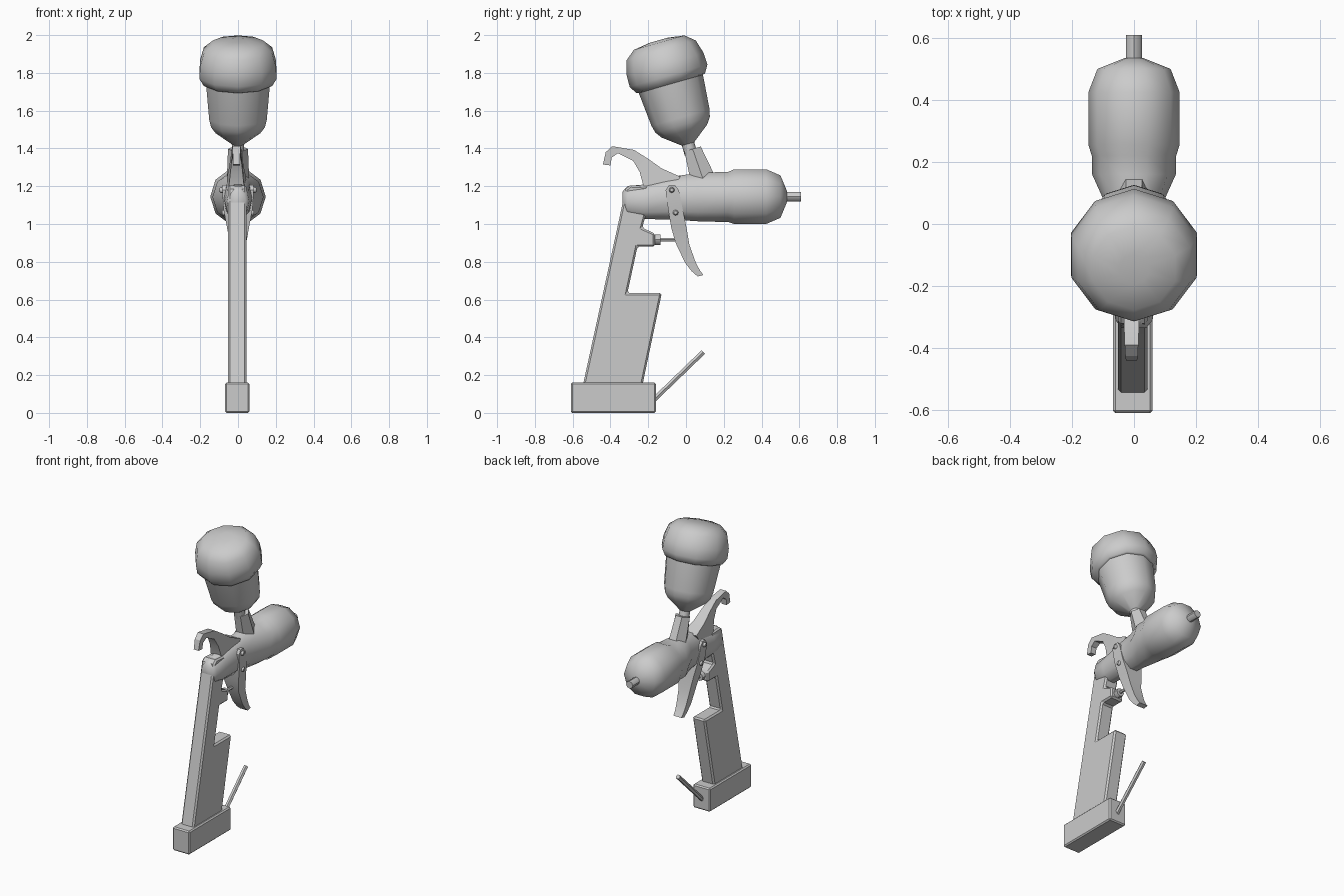
import bpy, bmesh, math
from mathutils import Vector, Matrix

CX = -0.004  # slight sideways offset of the handle parts


def make(name, rings, smooth=None, bevel=0.0):
    """Skin a list of equal-length closed rings and cap both ends."""
    bm = bmesh.new()
    vr = [[bm.verts.new(p) for p in r] for r in rings]
    n = len(rings[0])
    for a, b in zip(vr, vr[1:]):
        for i in range(n):
            bm.faces.new((a[i], a[(i + 1) % n], b[(i + 1) % n], b[i]))
    bm.faces.new(vr[0][::-1])
    bm.faces.new(vr[-1])
    bmesh.ops.recalc_face_normals(bm, faces=bm.faces)
    me = bpy.data.meshes.new(name)
    bm.to_mesh(me)
    bm.free()
    ob = bpy.data.objects.new(name, me)
    bpy.context.collection.objects.link(ob)
    if smooth:
        for p in me.polygons:
            p.use_smooth = True
        me.set_sharp_from_angle(angle=math.radians(smooth))
    if bevel:
        m = ob.modifiers.new("edge", "BEVEL")
        m.width = bevel
        m.segments = 1
        m.limit_method = "ANGLE"
        m.angle_limit = math.radians(50)
    return ob


def prism(name, outline, half, bevel=0.0):
    """Side-view outline (y, z) pushed out to both sides."""
    return make(name, [[(CX + s * half, y, z) for y, z in outline] for s in (-1, 1)], bevel=bevel)


def blade(name, stations, x=CX, smooth=30):
    """Strip of rectangles: (y1, z1, y2, z2, half width)."""
    return make(name, [[(x - w, a, b), (x + w, a, b), (x + w, c, d), (x - w, c, d)]
                       for a, b, c, d, w in stations], smooth)


def lathe(name, profile, origin, axis, n=10, smooth=45, turn=0.0):
    """Revolve (radius, distance) around an axis; turn is in degrees."""
    q = Vector(axis).normalized()
    if abs(q.x) > 0.9:
        u = Vector((0, 1, 0))
    else:
        u = Vector((1, 0, 0))
    v = q.cross(u)
    o = Vector(origin)
    rings = []
    for r, t in profile:
        angs = [math.radians(turn) + i * math.tau / n for i in range(n)]
        rings.append([o + q * t + u * (r * math.cos(a)) + v * (r * math.sin(a)) for a in angs])
    return make(name, rings, smooth)


# base block with chamfered corners
prism("base", [(-0.61, 0), (-0.16, 0), (-0.16, 0.16), (-0.61, 0.16)], 0.064, 0.008)

# handle with finger step and guide for the valve
prism("handle", [(-0.545, 0.15), (-0.23, 0.15), (-0.128, 0.635), (-0.31, 0.635),
                 (-0.257, 0.88), (-0.165, 0.88), (-0.165, 0.95), (-0.232, 0.98),
                 (-0.215, 1.04), (-0.2, 1.2), (-0.295, 1.205), (-0.32, 1.185),
                 (-0.355, 1.02)], 0.048, 0.01)

# body, lofted from narrow oval sections to the round air cap: y, rx, rz, centre z
sections = [(-0.335, 0.04, 0.05, 1.125), (-0.31, 0.06, 0.085, 1.12),
            (-0.22, 0.07, 0.096, 1.118), (-0.05, 0.078, 0.122, 1.138),
            (0.06, 0.09, 0.134, 1.142), (0.16, 0.135, 0.138, 1.143),
            (0.22, 0.136, 0.138, 1.143), (0.255, 0.147, 0.152, 1.145),
            (0.425, 0.147, 0.152, 1.145), (0.50, 0.118, 0.118, 1.145),
            (0.535, 0.03, 0.03, 1.145)]
make("body", [[(rx * math.cos(i * math.tau / 10), y, zc + rz * math.sin(i * math.tau / 10))
               for i in range(10)] for y, rx, rz, zc in sections], 50)
lathe("nozzle", [(0.025, 0), (0.025, 0.11)], (0, 0.5, 1.145), (0, 1, 0), 8)

# neck: pointed six-sided socket leaning back to the cup
def hexring(y0, z0, y1, z1, w):
    mid = lambda t: (y0 + (y1 - y0) * t, z0 + (z1 - z0) * t)
    return [(s * w, *mid(t)) for s, t in ((0.45, 0), (1, 0.5), (0.45, 1), (-0.45, 1), (-1, 0.5), (-0.45, 0))]
make("neck", [hexring(0.03, 1.2, 0.17, 1.22, 0.06), hexring(-0.008, 1.385, 0.078, 1.41, 0.053)])

# paint cup and lid, tilted back
tilt = math.radians(16)
axis = (0, -math.sin(tilt), math.cos(tilt))
base = (0, 0.015, 1.41)
lathe("cup", [(0.034, -0.04), (0.034, 0.015), (0.125, 0.085), (0.15, 0.12),
              (0.16, 0.16), (0.178, 0.36)], base, axis, turn=18)
lathe("cup_lid", [(0.178, 0.345), (0.19, 0.35), (0.214, 0.39), (0.212, 0.455),
                  (0.19, 0.53), (0.14, 0.572), (0.05, 0.585)], base, axis, 10, 50, turn=18)

# hanging hook
blade("hook", [(-0.44, 1.315, -0.40, 1.31, 0.018), (-0.425, 1.38, -0.393, 1.352, 0.02),
               (-0.39, 1.412, -0.36, 1.375, 0.022), (-0.275, 1.392, -0.28, 1.335, 0.026),
               (-0.2, 1.345, -0.245, 1.275, 0.032), (-0.13, 1.295, -0.225, 1.2, 0.04),
               (-0.03, 1.25, -0.1, 1.15, 0.05)], x=-0.008)

# trigger: side arms merging into a tapering curved blade
blade("trigger", [(-0.09, 1.207, -0.06, 1.207, 0.083), (-0.108, 1.18, -0.038, 1.18, 0.084),
                  (-0.095, 1.08, -0.018, 1.08, 0.077), (-0.078, 0.98, 0.003, 0.98, 0.058),
                  (-0.055, 0.9, 0.018, 0.89, 0.042), (-0.005, 0.795, 0.05, 0.8, 0.036),
                  (0.03, 0.75, 0.072, 0.757, 0.032), (0.062, 0.722, 0.092, 0.73, 0.03)], x=0)
for s, side in ((-1, "left"), (1, "right")):
    for k, (x, y, z) in enumerate(((0.08, -0.075, 1.18), (0.068, -0.055, 1.06))):
        lathe(f"pivot_bolt_{side}_{k}", [(0.015, 0), (0.015, 0.012), (0.009, 0.018)],
              (s * x, y, z), (s, 0, 0), 8)

# valve knob and pin behind the trigger
lathe("valve_knob", [(0.028, 0), (0.028, 0.035)], (CX, -0.17, 0.917), (0, 1, 0), 8)
lathe("valve_pin", [(0.01, 0), (0.01, 0.1)], (CX, -0.145, 0.917), (0, 1, 0), 6)

# slanted rod in front of the base
lathe("base_rod", [(0.015, 0), (0.015, 0.37)], (CX, -0.175, 0.065), (0, 0.72, 0.695), 6)
